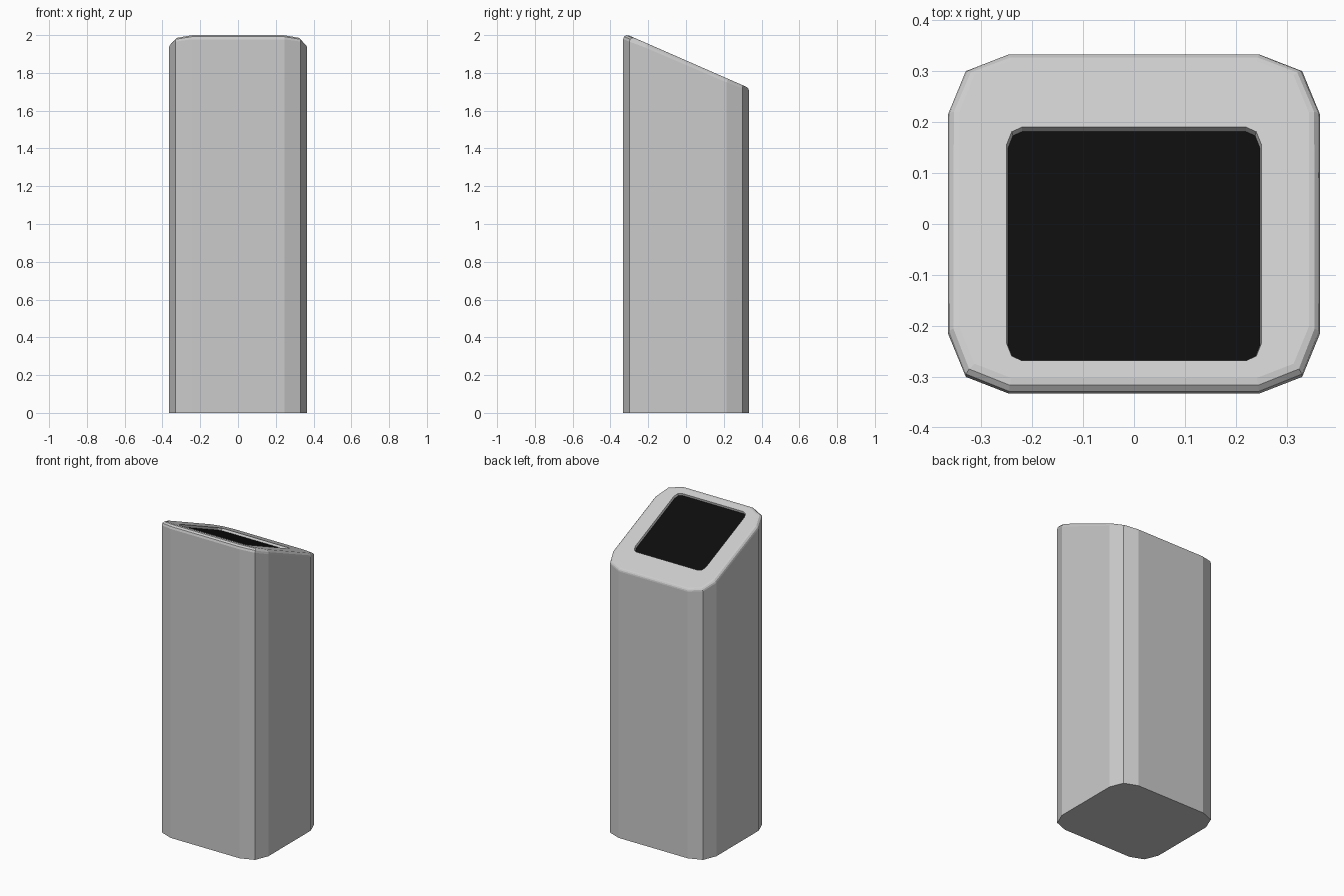
import bpy, bmesh, math
from mathutils import Vector

if "Cube" in bpy.data.objects:
    bpy.data.objects.remove(bpy.data.objects["Cube"])

SLOPE, Z0 = 0.4375, 1.866          # slanted top plane: z = Z0 - SLOPE * y
R, SEGS = 0.022, 3                 # rounding of the top edge
UP = Vector((0, SLOPE, 1)).normalized()


def corner_loop(hx, y0, y1, corner):
    """Rectangle with three points per corner, counter-clockwise."""
    pts = []
    for sx, sy in ((1, 1), (-1, 1), (-1, -1), (1, -1)):
        y = y1 if sy > 0 else y0
        c = [(sx * (hx - dx), y - sy * dy) for dx, dy in corner]
        pts += c if sx * sy > 0 else c[::-1]
    return pts


def inset(pts, d):
    """Move every side of a loop inwards by d."""
    out = []
    n = len(pts)
    for i in range(n):
        a, b, c = (Vector(pts[(i + k) % n]) for k in (-1, 0, 1))
        e, f = (b - a).normalized(), (c - b).normalized()
        n1, n2 = Vector((-e.y, e.x)), Vector((-f.y, f.x))
        out.append(b + (n1 + n2) * d / (1 + n1.dot(n2)))
    return out


def on_top(p):
    return Vector((p[0], p[1], Z0 - SLOPE * p[1]))


def make_object(name, rings, cap_first=False, cap_last=False, color=None):
    """Skin a list of equal-sized rings with flat quads."""
    bm = bmesh.new()
    rows = [[bm.verts.new(p) for p in ring] for ring in rings]
    for a, b in zip(rows, rows[1:]):
        for i in range(len(a)):
            j = (i + 1) % len(a)
            bm.faces.new((a[i], a[j], b[j], b[i]))
    if cap_first:
        bm.faces.new(rows[0][::-1])
    if cap_last:
        bm.faces.new(rows[-1])
    me = bpy.data.meshes.new(name)
    bm.to_mesh(me)
    bm.free()
    ob = bpy.data.objects.new(name, me)
    bpy.context.collection.objects.link(ob)
    if color:
        mat = bpy.data.materials.new(name)
        mat.diffuse_color = color
        mat.use_nodes = True
        mat.node_tree.nodes["Principled BSDF"].inputs["Base Color"].default_value = mat.diffuse_color
        me.materials.append(mat)
    return ob


# Pillar: straight walls, rounded rim
outer = corner_loop(0.365, -0.333, 0.333, ((0, 0.118), (0.035, 0.033), (0.12, 0)))
rings = [[Vector((x, y, 0)) for x, y in outer]]
axis = [on_top(p) - Vector((0, 0, R / UP.z)) for p in inset(outer, R)]
for k in range(SEGS + 1):
    s = k / SEGS
    ring = []
    for p, a in zip(outer, axis):
        m = Vector((p[0] - a.x, p[1] - a.y, 0))
        t = m.angle(UP)
        ring.append(a + m * (math.sin((1 - s) * t) / math.sin(t))
                    + UP * (R * math.sin(s * t) / math.sin(t)))
    rings.append(ring)

# Shallow recess cut square to the slanted top
hole = corner_loop(0.25, -0.268, 0.19, ((0, 0.034), (0.01, 0.009), (0.03, 0)))
floor = [on_top(p) - UP * 0.014 for p in inset(hole, 0.003)]
rings += [[on_top(p) for p in hole], floor]
make_object("pillar_body", rings, cap_first=True)

# Black screen closing the recess
make_object("screen", [floor], cap_last=True, color=(0.004, 0.004, 0.004, 1))
